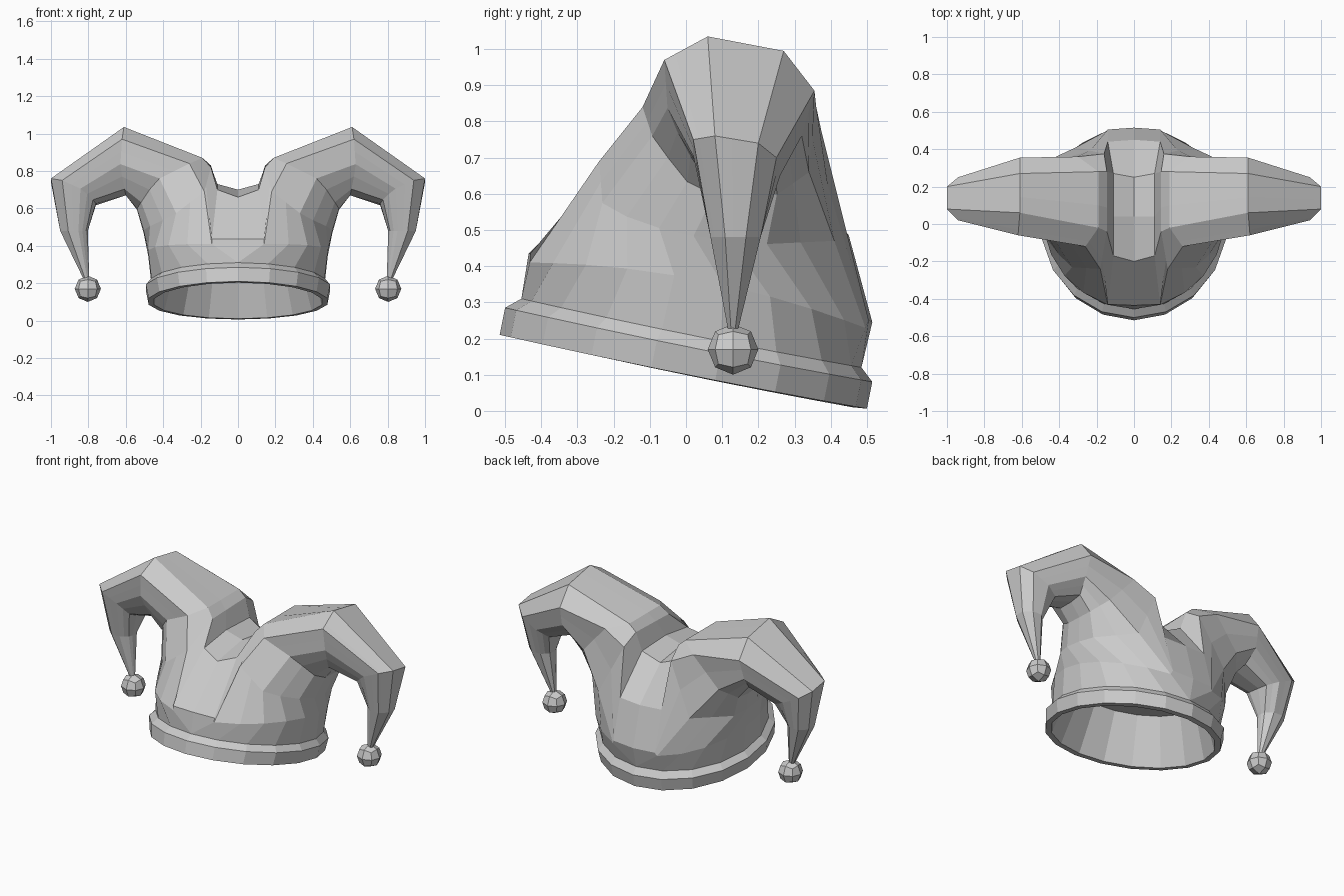
import bpy, bmesh
from math import sin, cos, pi, radians
from mathutils import Vector

if "Cube" in bpy.data.objects:
    bpy.data.objects.remove(bpy.data.objects["Cube"])

SEG = 18                       # sides of the head opening
HALF = SEG // 2


def make_object(name, bm, mirror=False):
    bmesh.ops.recalc_face_normals(bm, faces=bm.faces)
    me = bpy.data.meshes.new(name)
    bm.to_mesh(me)
    bm.free()
    ob = bpy.data.objects.new(name, me)
    bpy.context.collection.objects.link(ob)
    if mirror:
        mod = ob.modifiers.new("mirror", 'MIRROR')
        mod.use_clip = True
        mod.merge_threshold = 0.002
    return ob


def loft(loops, cap_start=False, cap_end=False):
    """Skin a row of closed loops with equal point counts."""
    bm = bmesh.new()
    rows = [[bm.verts.new(p) for p in loop] for loop in loops]
    for a, b in zip(rows, rows[1:]):
        n = len(a)
        for i in range(n):
            j = (i + 1) % n
            bm.faces.new((a[i], a[j], b[j], b[i]))
    if cap_start:
        bm.faces.new(rows[0])
    if cap_end:
        bm.faces.new(rows[-1])
    return bm


def tilted_ring(rx, front, back, count=SEG):
    """Ellipse running from front (y, z) round to back (y, z)."""
    pts = []
    for i in range(count):
        t = 2 * pi * i / SEG
        k = (1 - cos(t)) / 2
        sag = 0.006 * sin(t) ** 2
        pts.append((rx * sin(t), front[0] + (back[0] - front[0]) * k,
                    front[1] + (back[1] - front[1]) * k - sag))
    return pts


# Positions on an eight-sided horn section matching the body loop points
PARAMS = [4 * i / HALF for i in range(HALF + 1)] + [4.5, 5, 6, 6.6, 7, 7.75]


def section(keys):
    out = []
    for p in PARAMS:
        i = int(p)
        out.append(Vector(keys[i]).lerp(Vector(keys[(i + 1) % 8]), p - i))
    return out


def octagon(x, y, z, rx, ry):
    ang = [radians(-67.5 - 45 * k) for k in range(8)]
    return section([(x + rx * cos(a), y + ry * sin(a), z) for a in ang])


# Brim band running into the inner lining
make_object("brim_and_lining", loft([
    tilted_ring(0.37, (-0.34, 0.46), (0.40, 0.31)),
    tilted_ring(0.455, (-0.475, 0.203), (0.46, 0.010)),
    tilted_ring(0.485, (-0.515, 0.21), (0.50, 0.006)),
    tilted_ring(0.50, (-0.50, 0.285), (0.515, 0.08)),
    tilted_ring(0.47, (-0.455, 0.31), (0.485, 0.12)),
], cap_start=True))

# Body half: opening edge plus the centre line over the saddle
centre = [(0.515, 0.245), (0.45, 0.485), (0.25, 0.67),
          (0.04, 0.70), (-0.2, 0.66), (-0.435, 0.435)]
base = tilted_ring(0.47, (-0.455, 0.31), (0.485, 0.12), HALF + 1)
base += [(0, y, z) for y, z in centre]

# Mid-body loop with the edges of the centre panel
waist = []
for i in range(HALF + 1):
    t = radians(18 + 144 * i / HALF)
    k = (1 - cos(t)) / 2
    waist.append((0.485 * sin(t), 0.035 - 0.485 * cos(t), 0.41 - 0.19 * k * k))
waist[0] = (0.14, -0.432, 0.41)
waist += [(0.14, 0.505, 0.25), (0.14, 0.44, 0.49), (0.11, 0.27, 0.72),
          (0.11, 0.04, 0.73), (0.11, -0.17, 0.70), (0.14, -0.43, 0.435)]

# Horn sections: front upper, front lower, two below, two behind, two on top
shoulder = section([(.18, -.24, .69), (.35, -.23, .56), (.505, -.03, .49), (.505, .2, .46),
                    (.31, .41, .47), (.16, .375, .77), (.145, .28, .83), (.145, -.04, .82)])
upper_arm = section([(.26, -.12, .84), (.44, -.09, .75), (.54, .03, .60), (.54, .24, .59),
                     (.46, .34, .66), (.30, .36, .84), (.19, .28, .87), (.19, -.02, .87)])
elbow = section([(.62, -.06, .97), (.63, -.05, .82), (.60, .03, .67), (.60, .24, .67),
                 (.62, .32, .76), (.61, .355, .885), (.61, .27, .995), (.61, .06, 1.035)])
bend = section([(.94, .02, .75), (.83, .02, .70), (.76, .06, .63), (.76, .23, .61),
                (.84, .26, .65), (.94, .25, .70), (1.0, .20, .74), (1.0, .08, .76)])
horn_end = [octagon(.877, .137, .48, .08, .075), octagon(.81, .13, .22, .016, .014)]

make_object("hat_body_and_horns",
            loft([base, waist, shoulder, upper_arm, elbow, bend] + horn_end, cap_end=True),
            mirror=True)

# Bells at the horn tips
bm = bmesh.new()
bmesh.ops.create_cube(bm, size=2)
bmesh.ops.subdivide_edges(bm, edges=bm.edges[:], cuts=1, use_grid_fill=True)
for v in bm.verts:
    v.co = v.co.normalized() * 0.07 + Vector((0.803, 0.13, 0.17))
make_object("bells", bm, mirror=True)
